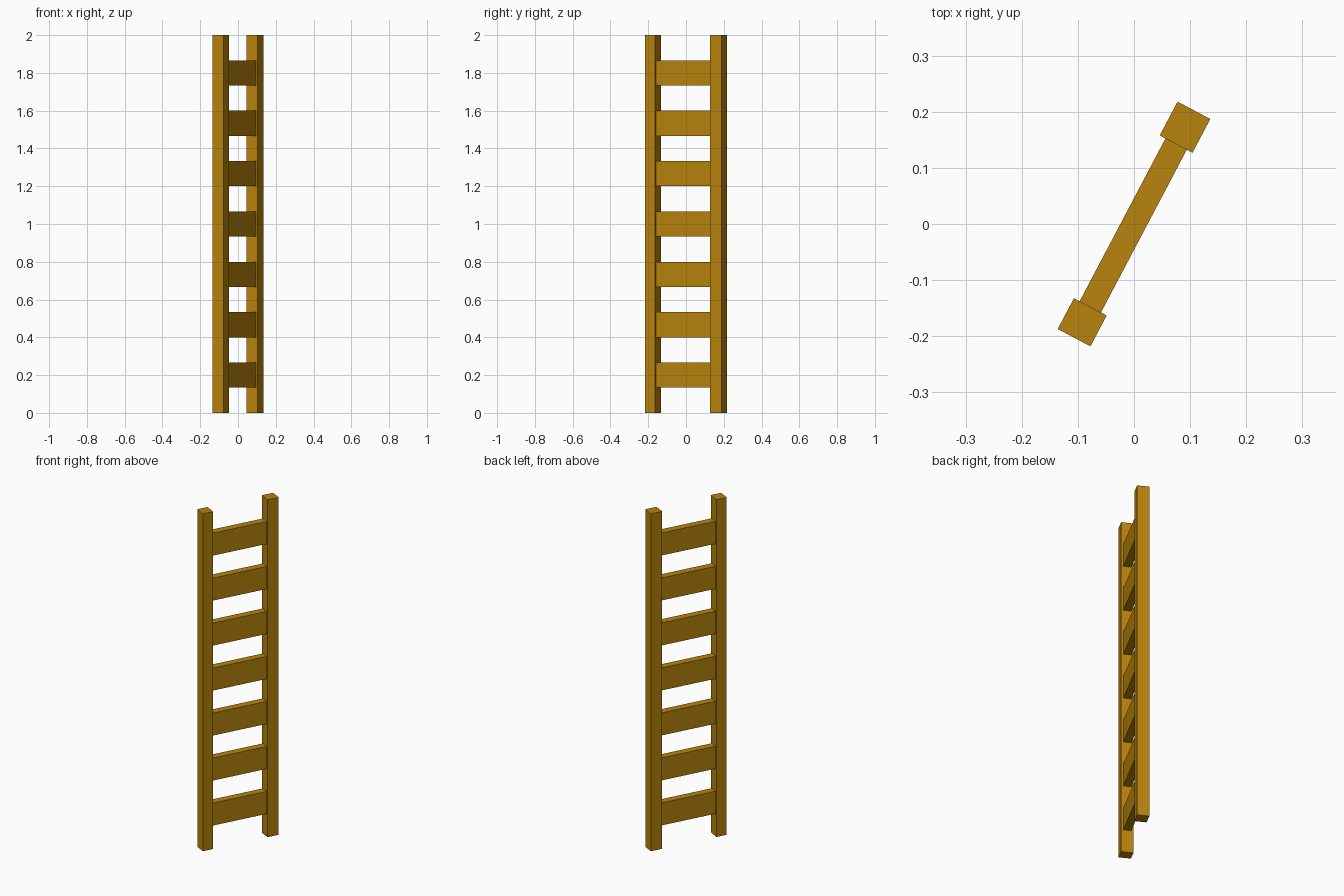
import bpy
from math import radians
from mathutils import Matrix

if "Cube" in bpy.data.objects:
    bpy.data.objects.remove(bpy.data.objects["Cube"])

wood = bpy.data.materials.new("golden_wood")
wood.diffuse_color = (0.48, 0.23, 0.004, 1)
wood.use_nodes = True
wood.node_tree.nodes["Principled BSDF"].inputs["Base Color"].default_value = wood.diffuse_color

TURN = Matrix.Rotation(radians(62.2), 4, 'Z')  # ladder runs diagonally in plan


def box(name, u0, u1, depth, z0, z1):
    """Box from u0 to u1 along the ladder's width, centred in depth."""
    bpy.ops.mesh.primitive_cube_add(size=1)
    ob = bpy.context.object
    ob.name = name
    ob.data.transform(TURN @ Matrix.Translation(((u0 + u1) / 2, 0, (z0 + z1) / 2))
                      @ Matrix.Diagonal((u1 - u0, depth, z1 - z0, 1)))
    ob.data.materials.append(wood)


# Side posts
box("near_post", -0.229, -0.167, 0.066, 0, 2)
box("far_post", 0.161, 0.229, 0.066, 0, 2)

# Seven evenly spaced flat rungs
pitch = 2 / 7.5
for i in range(7):
    z = 0.2 + i * pitch
    box(f"rung_{i + 1}", -0.167, 0.161, 0.043, z - pitch / 4, z + pitch / 4)
